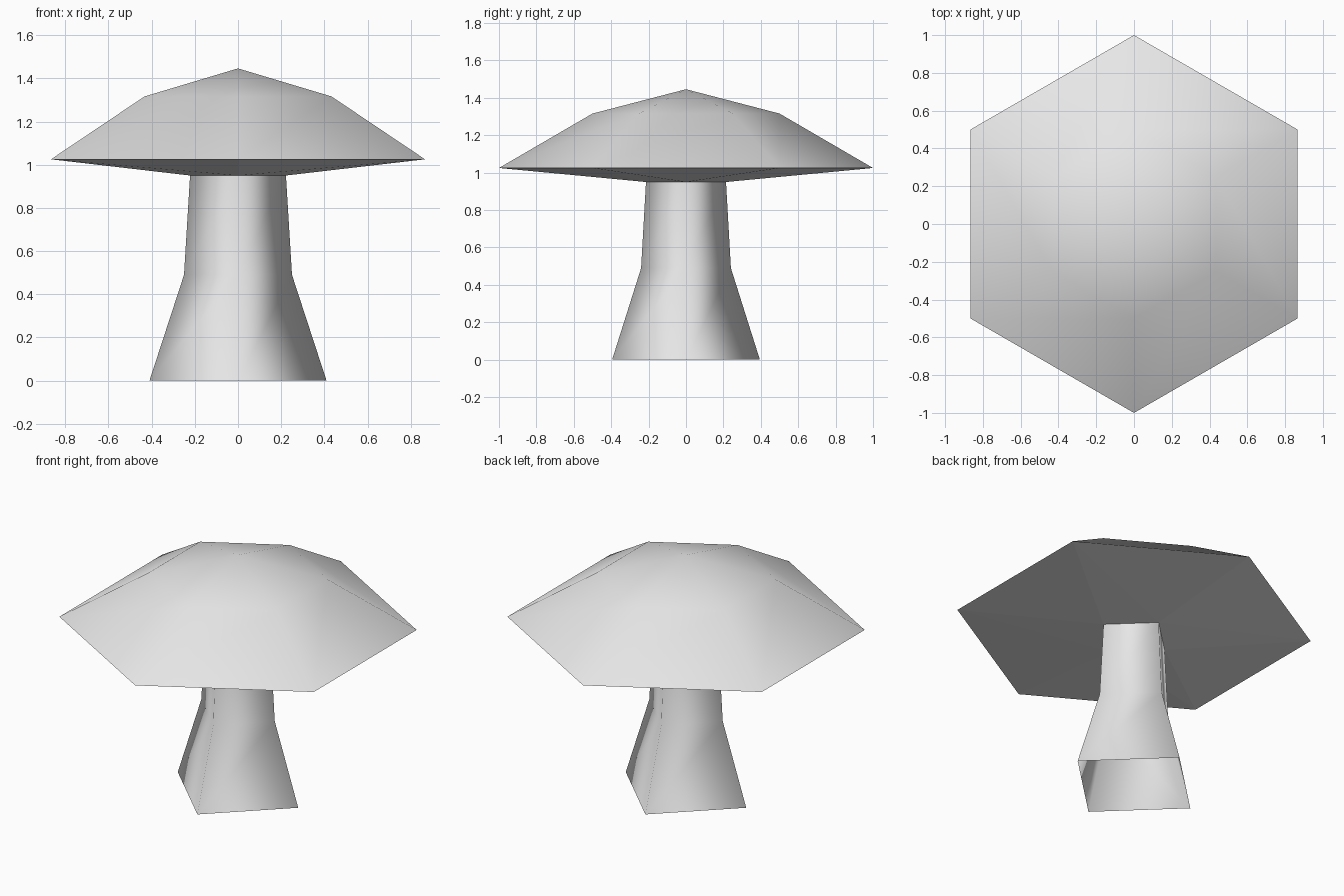
import bpy
import bmesh
from math import cos, sin, tau
from mathutils import Vector

if "Cube" in bpy.data.objects:
    bpy.data.objects.remove(bpy.data.objects["Cube"], do_unlink=True)

grey = bpy.data.materials.new("plain_grey")
grey.use_nodes = True
grey.diffuse_color = (0.8, 0.8, 0.8, 1)
grey.node_tree.nodes["Principled BSDF"].inputs["Base Color"].default_value = (0.8, 0.8, 0.8, 1)


def ring(sides, rx, ry, z, turn=0.0):
    """Points of a regular polygon, counter-clockwise from above."""
    angles = [tau * (i + turn) / sides for i in range(sides)]
    return [Vector((rx * cos(a), ry * sin(a), z)) for a in angles]


def make_object(name, bm, smooth):
    for face in bm.faces:
        face.smooth = smooth
    mesh = bpy.data.meshes.new(name)
    bm.to_mesh(mesh)
    bm.free()
    mesh.materials.append(grey)
    obj = bpy.data.objects.new(name, mesh)
    bpy.context.collection.objects.link(obj)
    return obj


def loft(name, rings, tip=None):
    """Smooth skin through rings from bottom to top, with an optional tip."""
    bm = bmesh.new()
    loops = [[bm.verts.new(p) for p in r] for r in rings]
    n = len(loops[0])
    for low, high in zip(loops, loops[1:]):
        for i in range(n):
            j = (i + 1) % n
            bm.faces.new((low[i], low[j], high[j], high[i]))
    if tip:
        top = bm.verts.new(tip)
        for i in range(n):
            bm.faces.new((loops[-1][i], loops[-1][(i + 1) % n], top))
    return make_object(name, bm, True)


# Four-sided stem, flared at the foot and open underneath
stem_rings = [ring(4, 0.41, 0.395, 0),
              ring(4, 0.25, 0.24, 0.49),
              ring(4, 0.222, 0.214, 0.95)]
loft("stem", stem_rings)

# Six-sided domed cap
rim = ring(6, 1, 1, 1.025, 0.5)
loft("cap_top", [rim, ring(6, 0.5, 0.5, 1.316, 0.5)], (0, 0, 1.446))

# Shallow underside bridging the six-sided rim to the four-sided stem
bm = bmesh.new()
outer = [bm.verts.new(p) for p in rim]
inner = [bm.verts.new(p) for p in stem_rings[-1]]


def bridge(edge_loop, other_loop, flip):
    for a, b in zip(edge_loop, edge_loop[1:] + edge_loop[:1]):
        middle = (a.co + b.co) / 2
        c = min(other_loop, key=lambda v: (v.co - middle).length)
        bm.faces.new((b, a, c) if flip else (a, b, c))


bridge(outer, inner, True)
bridge(inner, outer, False)
make_object("cap_underside", bm, False)
